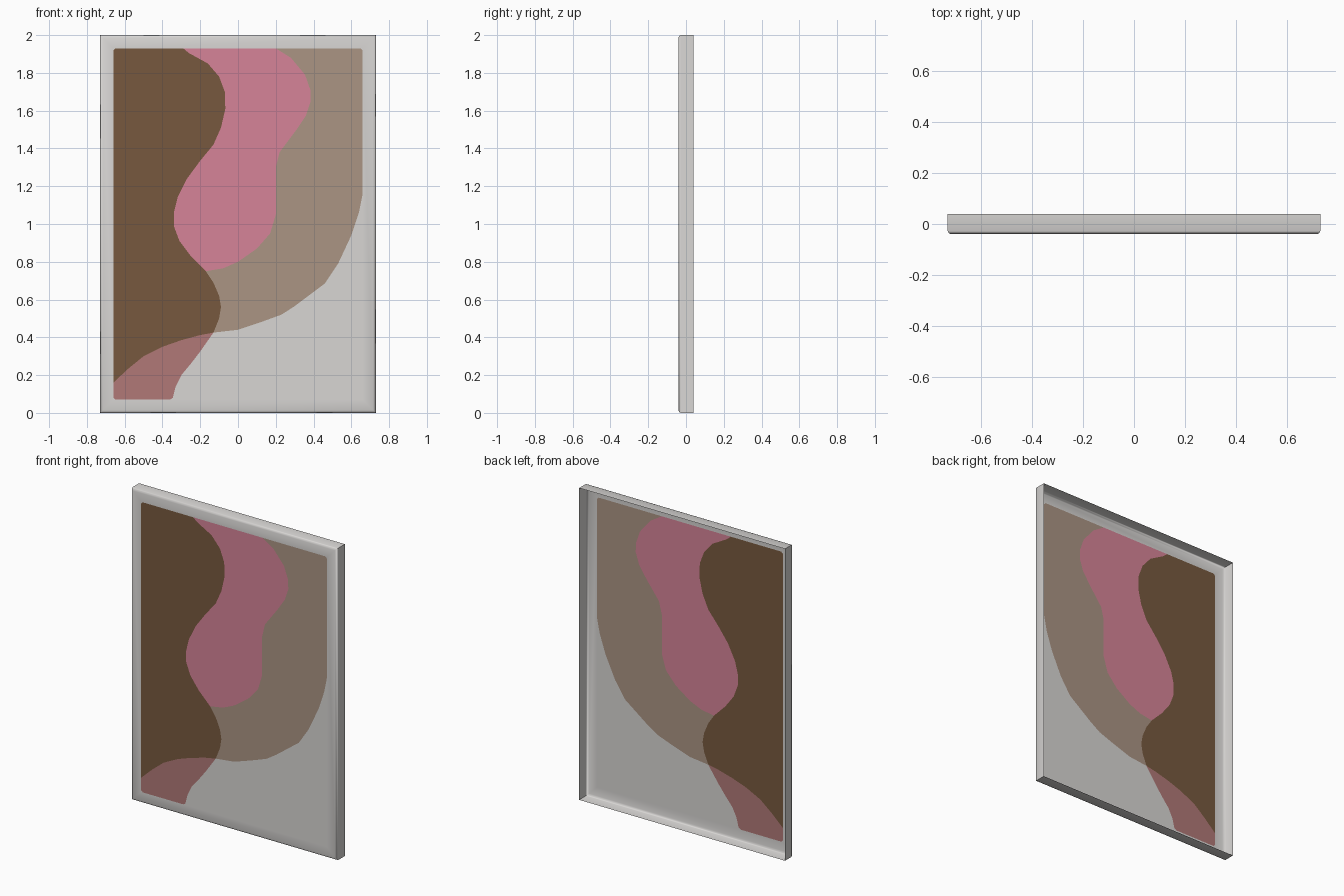
import bpy
import math

if "Cube" in bpy.data.objects:
    bpy.data.objects.remove(bpy.data.objects["Cube"])


def material(name, rgb):
    """Flat colour from display values 0-255."""
    m = bpy.data.materials.new(name)
    lin = [((c / 255 + 0.055) / 1.055) ** 2.4 for c in rgb]
    m.diffuse_color = (*lin, 1)
    m.use_nodes = True
    m.node_tree.nodes["Principled BSDF"].inputs["Base Color"].default_value = m.diffuse_color
    return m


GREY, BROWN, PINK, TAN, ROSE = range(5)
mats = [material("canvas grey", (216, 214, 212)),
        material("dark brown", (119, 89, 63)),
        material("pink", (214, 132, 152)),
        material("tan", (171, 149, 132)),
        material("dusty rose", (177, 121, 119))]


def make_object(name, verts, faces, indices, used):
    me = bpy.data.meshes.new(name)
    me.from_pydata(verts, [], faces)
    for m in used:
        me.materials.append(m)
    for p, i in zip(me.polygons, indices):
        p.material_index = i
    me.update()
    ob = bpy.data.objects.new(name, me)
    bpy.context.collection.objects.link(ob)
    return ob


# Canvas frame: open-backed thin shell, walls, rounded front edge, flat border
W, H, F = 0.73, 2.0, -0.04
profile = [(0.0, 0.04), (0.0, F + 0.012), (0.004, F + 0.004),
           (0.014, F), (0.07, F)]          # (inset, y)
verts, faces = [], []
for d, y in profile:
    verts += [(-W + d, y, d), (W - d, y, d), (W - d, y, H - d), (-W + d, y, H - d)]
for r in range(len(profile) - 1):
    for i in range(4):
        j = (i + 1) % 4
        faces.append((r * 4 + i, r * 4 + j, r * 4 + 4 + j, r * 4 + 4 + i))
frame = make_object("canvas_frame", verts, faces, [0] * len(faces), mats[:1])
bpy.context.view_layer.objects.active = frame
frame.select_set(True)
bpy.ops.object.shade_smooth_by_angle(angle=math.radians(60))

# Colour boundaries as (x, z) points, each single valued in z
brown_edge = [(-.36, .07), (-.345, .08), (-.33, .14), (-.30, .20), (-.25, .26),
              (-.20, .325), (-.13, .425), (-.10, .50), (-.09, .56), (-.10, .62),
              (-.13, .69), (-.17, .75), (-.25, .83), (-.31, .91), (-.34, .99),
              (-.34, 1.06), (-.32, 1.14), (-.27, 1.24), (-.20, 1.335),
              (-.13, 1.42), (-.09, 1.51), (-.067, 1.61), (-.07, 1.70),
              (-.10, 1.78), (-.16, 1.85), (-.26, 1.905), (-.29, 1.93)]
tan_edge = [(-.66, .16), (-.58, .235), (-.50, .30), (-.40, .35), (-.30, .385),
            (-.20, .412), (-.13, .425), (0, .44), (.12, .48), (.23, .52),
            (.30, .565), (.46, .685), (.53, .79), (.60, .94), (.64, 1.06),
            (.66, 1.16)]
pink_edge = [(-.17, .75), (-.08, .765), (0, .80), (.10, .87), (.17, .95),
             (.20, 1.05), (.20, 1.30), (.22, 1.38), (.31, 1.50), (.36, 1.575),
             (.385, 1.65), (.383, 1.71), (.355, 1.79), (.28, 1.88), (.20, 1.93)]


def at(curve, z):
    """x of a boundary at height z, linear between points, clamped at the ends."""
    if z <= curve[0][1]:
        return curve[0][0]
    for (x0, z0), (x1, z1) in zip(curve, curve[1:]):
        if z <= z1:
            return x0 + (x1 - x0) * (z - z0) / (z1 - z0)
    return curve[-1][0]


E, Z0, Z1, C = 0.66, 0.07, 1.93, 0.012


def breaks(z, m):
    """Boundary x values at z and the colours between them, for the row at m."""
    side = E - max(0, C - (z - Z0), C - (Z1 - z))   # tiny cut corners
    a, b, p = at(brown_edge, z), at(tan_edge, z), at(pink_edge, z)
    b = max(-side, min(side, b))
    if m < 0.16:
        return [-E, -side, a, E], [GREY, ROSE, GREY]
    if m < 0.425:
        return [-E, b, a, E], [BROWN, ROSE, GREY]
    if m < 0.75:
        return [-E, a, b, E], [BROWN, TAN, GREY]
    return [-E, -side, a, p, b, E], [GREY, BROWN, PINK, TAN, GREY]


# Painted panel: rows of cut faces, coloured between the boundaries
levels = sorted({z for c in (brown_edge, tan_edge, pink_edge) for _, z in c}
                | {Z0 + C, Z1 - C})
verts, faces, indices, lookup = [], [], [], {}


def vert(x, z):
    key = (round(x, 5), round(z, 5))
    if key not in lookup:
        lookup[key] = len(verts)
        verts.append((x, F, z))
    return lookup[key]


for lo, hi in zip(levels, levels[1:]):
    m = (lo + hi) / 2
    xl, cols = breaks(lo, m)
    xh, _ = breaks(hi, m)
    for i, c in enumerate(cols):
        ids = [vert(xl[i], lo), vert(xl[i + 1], lo), vert(xh[i + 1], hi), vert(xh[i], hi)]
        ids = list(dict.fromkeys(ids))
        if len(ids) > 2:
            faces.append(ids)
            indices.append(c)
make_object("painted_panel", verts, faces, indices, mats)
